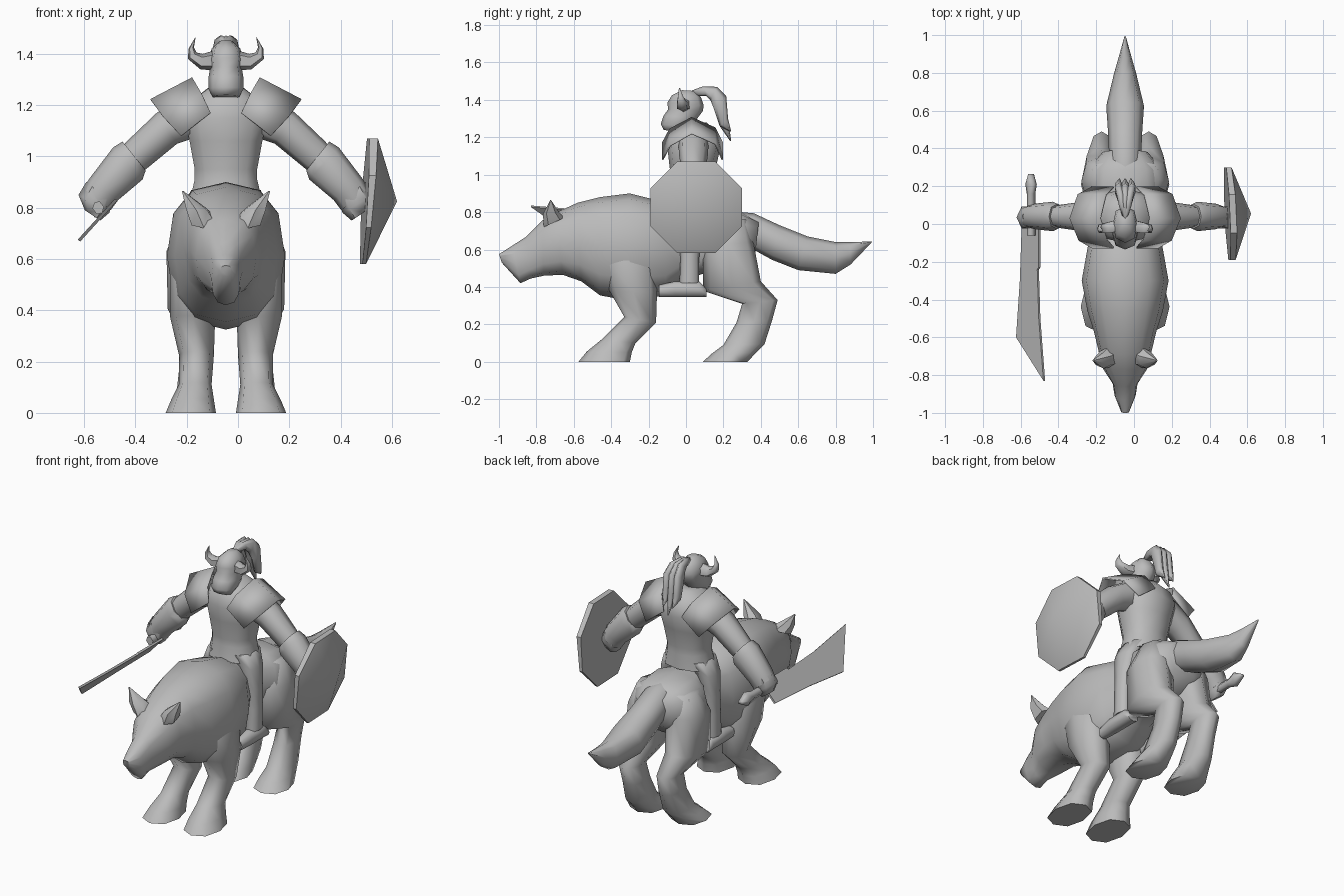
import bpy, bmesh, math
from mathutils import Vector

CX = -0.047  # symmetry line of beast and rider
grey = bpy.data.materials.new("plain grey")
grey.diffuse_color = (0.5, 0.5, 0.5, 1)


def finish(name, bm, angle=50):
    bmesh.ops.recalc_face_normals(bm, faces=bm.faces)
    me = bpy.data.meshes.new(name)
    bm.to_mesh(me)
    bm.free()
    ob = bpy.data.objects.new(name, me)
    bpy.context.collection.objects.link(ob)
    me.materials.append(grey)
    bpy.ops.object.select_all(action='DESELECT')
    ob.select_set(True)
    bpy.context.view_layer.objects.active = ob
    bpy.ops.object.shade_smooth_by_angle(angle=math.radians(angle))
    return ob


def loft(name, rings, n=8, power=0.85, angle=75):
    """Skin over rings; each ring is (edge point, opposite edge point, half width vector)."""
    bm = bmesh.new()
    loops = []
    for a, b, w in rings:
        a, b, w = Vector(a), Vector(b), Vector(w)
        loop = []
        for i in range(n):
            t = 2 * math.pi * i / n
            c, s = math.cos(t), math.sin(t)
            c = math.copysign(abs(c) ** power, c)
            s = math.copysign(abs(s) ** power, s)
            loop.append(bm.verts.new((a + b) / 2 + (a - b) / 2 * c + w * s))
        loops.append(loop)
    for l, m in zip(loops, loops[1:]):
        for i in range(n):
            j = (i + 1) % n
            bm.faces.new((l[i], l[j], m[j], m[i]))
    bm.faces.new(loops[0])
    bm.faces.new(loops[-1])
    return finish(name, bm, angle)


def side_loft(name, rows, **kw):
    """Rows: y, z of one edge, y, z of the other, x offset, half width."""
    return loft(name, [((CX + x, ya, za), (CX + x, yb, zb), (w, 0, 0))
                       for ya, za, yb, zb, x, w in rows], **kw)


def plate(name, pts, thick):
    """Polygon outline given a thickness vector."""
    bm = bmesh.new()
    t = Vector(thick) / 2
    f = [bm.verts.new(Vector(p) + t) for p in pts]
    g = [bm.verts.new(Vector(p) - t) for p in pts]
    bm.faces.new(f)
    bm.faces.new(g[::-1])
    for i in range(len(f)):
        j = (i + 1) % len(f)
        bm.faces.new((f[i], g[i], g[j], f[j]))
    return finish(name, bm, 20)


# Beast: head and trunk in one skin, nose to rump
side_loft("beast_body", [
    (-1.0, .575, -.985, .53, 0, .022), (-.93, .62, -.885, .42, 0, .056),
    (-.86, .665, -.83, .445, 0, .066), (-.77, .755, -.76, .46, 0, .118),
    (-.69, .80, -.66, .465, 0, .14), (-.58, .85, -.56, .43, 0, .165),
    (-.46, .88, -.46, .355, 0, .20), (-.30, .90, -.30, .325, 0, .23),
    (-.10, .85, -.11, .355, 0, .195), (-.04, .82, -.03, .43, 0, .15),
    (.08, .81, .09, .47, 0, .14), (.16, .82, .13, .45, 0, .205),
    (.29, .805, .29, .50, 0, .195), (.39, .755, .37, .57, 0, .12)],
    n=12, power=.8)

# Tail
side_loft("tail", [
    (.27, .80, .30, .60, 0, .08), (.36, .795, .36, .60, 0, .085),
    (.50, .73, .46, .545, 0, .09), (.65, .67, .60, .49, 0, .10),
    (.80, .64, .80, .47, 0, .058), (.88, .64, .88, .52, 0, .035),
    (.995, .643, .99, .635, 0, .004)], n=8)

for s, side in ((-1, "right"), (1, "left")):
    # Beast legs
    side_loft(side + "_front_leg", [
        (-.40, .68, -.24, .68, s * .11, .07), (-.45, .54, -.16, .54, s * .125, .094),
        (-.41, .38, -.155, .37, s * .13, .088), (-.33, .24, -.16, .21, s * .115, .068),
        (-.45, .12, -.27, .10, s * .12, .064), (-.53, .055, -.29, .05, s * .13, .083),
        (-.575, .0, -.30, .0, s * .137, .098)])
    side_loft(side + "_hind_leg", [
        (.14, .76, .33, .76, s * .10, .08), (.09, .62, .36, .64, s * .125, .107),
        (.09, .38, .40, .43, s * .135, .092), (.30, .31, .49, .33, s * .125, .056),
        (.27, .21, .46, .22, s * .12, .058), (.20, .09, .42, .095, s * .125, .066),
        (.14, .045, .375, .05, s * .13, .083), (.09, .0, .33, .0, s * .137, .097)])
    # Beast ears
    side_loft(side + "_ear", [
        (-.76, .72, -.65, .77, s * .085, .055), (-.765, .79, -.68, .80, s * .115, .045),
        (-.725, .865, -.72, .863, s * .168, .004)], n=6, angle=45)

    # Rider legs and boots, tucked against the narrow waist of the beast
    side_loft(side + "_rider_leg", [
        (-.07, .87, .13, .87, s * .08, .055), (-.055, .79, .10, .79, s * .115, .055),
        (-.035, .66, .08, .66, s * .135, .045), (-.03, .55, .07, .55, s * .145, .038),
        (-.035, .42, .07, .42, s * .145, .038)])
    side_loft(side + "_boot", [
        (-.145, .41, -.145, .345, s * .145, .03), (-.06, .43, -.06, .345, s * .145, .04),
        (.07, .43, .07, .345, s * .145, .04), (.11, .39, .11, .345, s * .145, .035)])

    # Arms: upper arm, cuffed forearm, fist
    def arm(name, rows, n=8, angle=60):
        loft(name, [((CX + s * xa, y, za), (CX + s * xb, y, zb), (0, w, 0))
                    for xa, za, xb, zb, y, w in rows], n=n, angle=angle)
    arm(side + "_upper_arm", [
        (.14, 1.25, .10, 1.08, .04, .08), (.27, 1.17, .19, 1.05, .04, .078),
        (.385, 1.06, .30, .96, .04, .062), (.43, 1.01, .35, .92, .04, .05)])
    arm(side + "_forearm", [
        (.403, 1.058, .313, .945, .04, .066), (.44, 1.035, .325, .91, .04, .078),
        (.535, .91, .42, .83, .04, .068), (.555, .875, .45, .79, .04, .06)])
    arm(side + "_fist", [
        (.545, .90, .44, .82, .04, .06), (.575, .85, .455, .78, .035, .065),
        (.55, .79, .49, .75, .03, .04)], n=6)

    # Shoulder pads: bent roof plates
    bm = bmesh.new()
    rows = []
    for dx_in, z_in, dx_out, z_out, y in (
            (.06, 1.17, .175, 1.08, -.125), (.095, 1.245, .245, 1.155, -.085),
            (.13, 1.305, .293, 1.22, .03), (.10, 1.25, .25, 1.165, .155),
            (.06, 1.17, .175, 1.08, .195)):
        rows.append([bm.verts.new((CX + s * dx_in, y, z_in)),
                     bm.verts.new((CX + s * dx_out, y, z_out))])
    for p, q in zip(rows, rows[1:]):
        bm.faces.new((p[0], p[1], q[1], q[0]))
    pad = finish(side + "_shoulder_pad", bm, 25)
    mod = pad.modifiers.new("thickness", 'SOLIDIFY')
    mod.thickness = .008
    mod.offset = 0

    # Helmet horns
    arm(side + "_horn", [
        (.04, 1.415, .05, 1.335, -.01, .035), (.09, 1.40, .10, 1.34, -.02, .032),
        (.115, 1.405, .148, 1.38, -.025, .024), (.125, 1.425, .146, 1.42, -.03, .014),
        (.118, 1.465, .121, 1.462, -.035, .003)], n=6)

# Rider torso flaring into the tunic hem
side_loft("torso", [
    (-.09, .825, .15, .825, 0, .148), (-.075, .91, .145, .91, 0, .127),
    (-.075, .95, .145, .95, 0, .127),
    (-.09, 1.06, .165, 1.06, 0, .148), (-.10, 1.15, .185, 1.15, 0, .17),
    (-.085, 1.22, .17, 1.22, 0, .135), (-.04, 1.27, .11, 1.28, 0, .06)], n=10)

# Rider head: beard, face, helmet dome
side_loft("head", [
    (-.12, 1.24, -.03, 1.225, 0, .052), (-.135, 1.27, .03, 1.255, 0, .068),
    (-.12, 1.315, .06, 1.30, 0, .068), (-.095, 1.35, .09, 1.34, 0, .062),
    (-.10, 1.385, .095, 1.37, 0, .066), (-.075, 1.425, .08, 1.415, 0, .056),
    (-.02, 1.452, .045, 1.448, 0, .024)], n=8)

# Plume: three hanging strands
for k, name in ((-1, "right_plume"), (0, "middle_plume"), (1, "left_plume")):
    side_loft(name, [
        (.03, 1.45, .06, 1.42, 0, .015), (.09, 1.472, .11, 1.42, k * .015, .02),
        (.165, 1.47, .13, 1.40, k * .025, .022), (.215, 1.42, .15, 1.35, k * .035, .022),
        (.225, 1.30, .18, 1.26, k * .035, .02),
        (.242, 1.18 + .05 * abs(k), .236, 1.18 + .05 * abs(k), k * .03, .003)], n=6)

# Shield: tilted octagon with a pointed face
bm = bmesh.new()
back, rim = [], []
for i in range(8):
    t = math.pi / 8 + i * math.pi / 4
    y, z = .055 + .265 * math.cos(t), .825 + .265 * math.sin(t)
    x = .494 + .055 * (z - .825) - .045 * (y - .055)
    back.append(bm.verts.new((x, y, z)))
    rim.append(bm.verts.new((x + .014 + .04 * (z - .58), y, z)))
apex = bm.verts.new((.62, .055, .825))
bm.faces.new(back)
for i in range(8):
    j = (i + 1) % 8
    bm.faces.new((back[i], back[j], rim[j], rim[i]))
    bm.faces.new((rim[i], rim[j], apex))
finish("shield", bm, 20)

# Sword: broad slanted blade and grip
def slant(x, y):
    return (x, y, .672 + 1.1 * (x + .62))


plate("blade", [slant(*p) for p in (
    (-.59, .0), (-.60, -.30), (-.62, -.60), (-.475, -.83), (-.50, -.50),
    (-.508, -.24), (-.50, -.23), (-.50, .0))], (-.009, 0, .008))
loft("grip", [((-.56, y, .80 + h), (-.53, y, .80 - h), (w, 0, w)) for y, h, w in (
    (-.06, .02, .016), (.16, .02, .016), (.21, .03, .025), (.265, .008, .006))], n=6)
